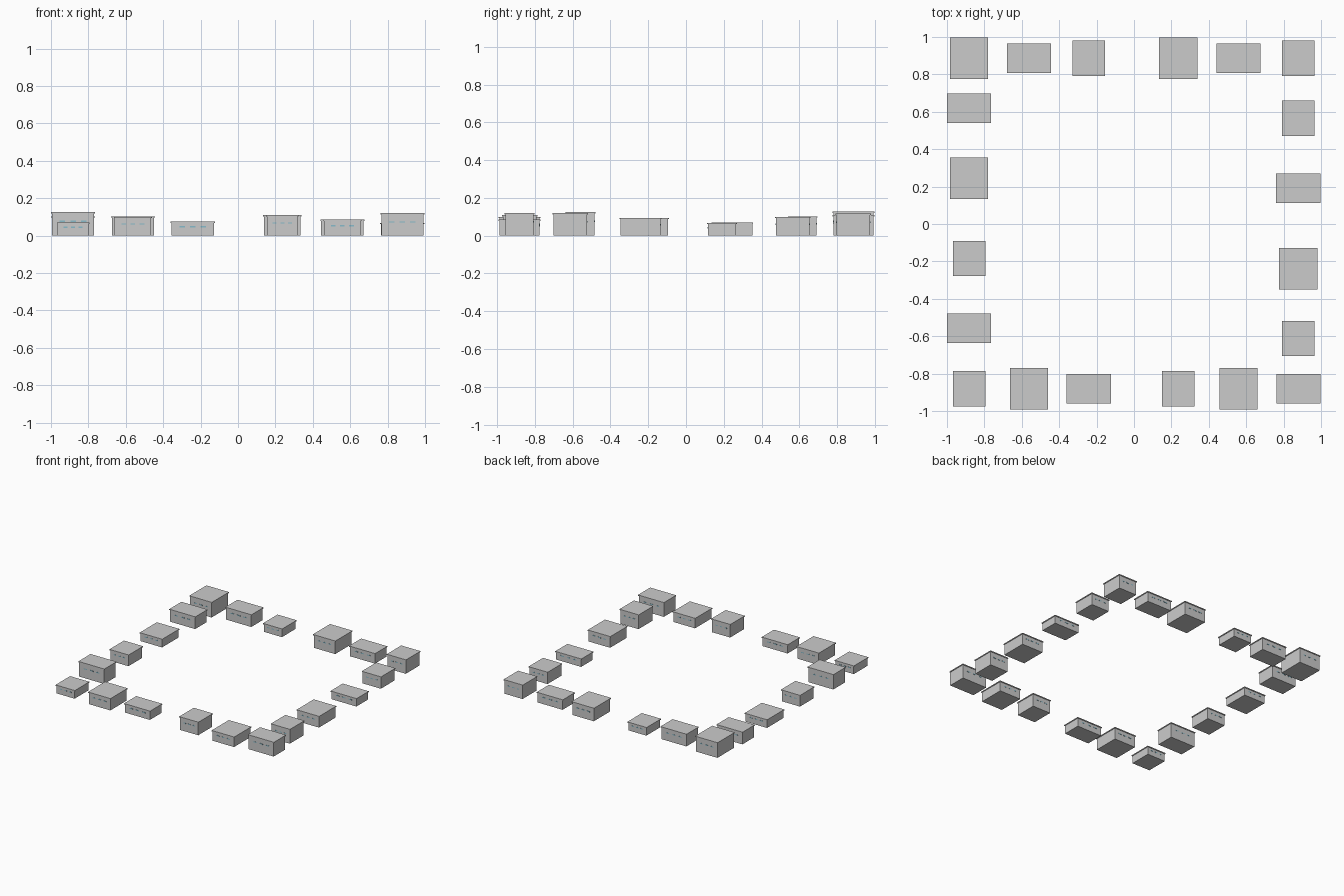
import bpy

if "Cube" in bpy.data.objects:
    bpy.data.objects.remove(bpy.data.objects["Cube"])

# Roof footprints of the three house types
SIZES = {"A": (0.236, 0.158), "B": (0.204, 0.222), "C": (0.174, 0.188)}
ROOF_T, EAVE = 0.007, 0.005

glass = bpy.data.materials.new("window_glass")
glass.diffuse_color = (0.25, 0.5, 0.6, 1)
glass.use_nodes = True
glass.node_tree.nodes["Principled BSDF"].inputs["Base Color"].default_value = glass.diffuse_color


def box(name, x, y, z0, sx, sy, sz, mat=None):
    bpy.ops.mesh.primitive_cube_add(size=1, location=(x, y, z0 + sz / 2))
    ob = bpy.context.object
    ob.name = name
    ob.scale = (sx, sy, sz)
    bpy.ops.object.transform_apply(location=False, rotation=False, scale=True)
    if mat:
        ob.data.materials.append(mat)
    return ob


def house(kind, x, y, h):
    w, d = SIZES[kind]
    bw, bd = w - 2 * EAVE, d - 2 * EAVE
    # walls and thin overhanging roof slab
    box("house_walls", x, y, 0, bw, bd, h - ROOF_T)
    box("house_roof", x, y, h - ROOF_T, w, d, ROOF_T)
    # row of small windows on front and back
    for side in (-1, 1):
        for i in (-1, 0, 1):
            box("house_window", x + i * bw * 0.25, y + side * bd / 2,
                h * 0.58, bw * 0.13, 0.003, 0.007, glass)


# Front and back rows
COLS = (-0.882, -0.562, -0.242, 0.237, 0.558, 0.879)
FRONT = (0.07, 0.10, 0.075, 0.11, 0.085, 0.12)
BACK = (0.127, 0.103, 0.07, 0.11, 0.085, 0.117)
for x, kf, hf, kb, hb in zip(COLS, "CBACBA", FRONT, "BACBAC", BACK):
    house(kf, x, -0.881, hf)
    house(kb, x, 0.886, hb)

# Left and right rows
for kind, y, h in (("A", 0.618, 0.103), ("B", 0.245, 0.07),
                   ("C", -0.185, 0.095), ("A", -0.558, 0.125)):
    house(kind, -0.882, y, h)
for kind, y, h in (("C", 0.565, 0.10), ("A", 0.19, 0.068),
                   ("B", -0.24, 0.095), ("C", -0.612, 0.12)):
    house(kind, 0.878, y, h)
